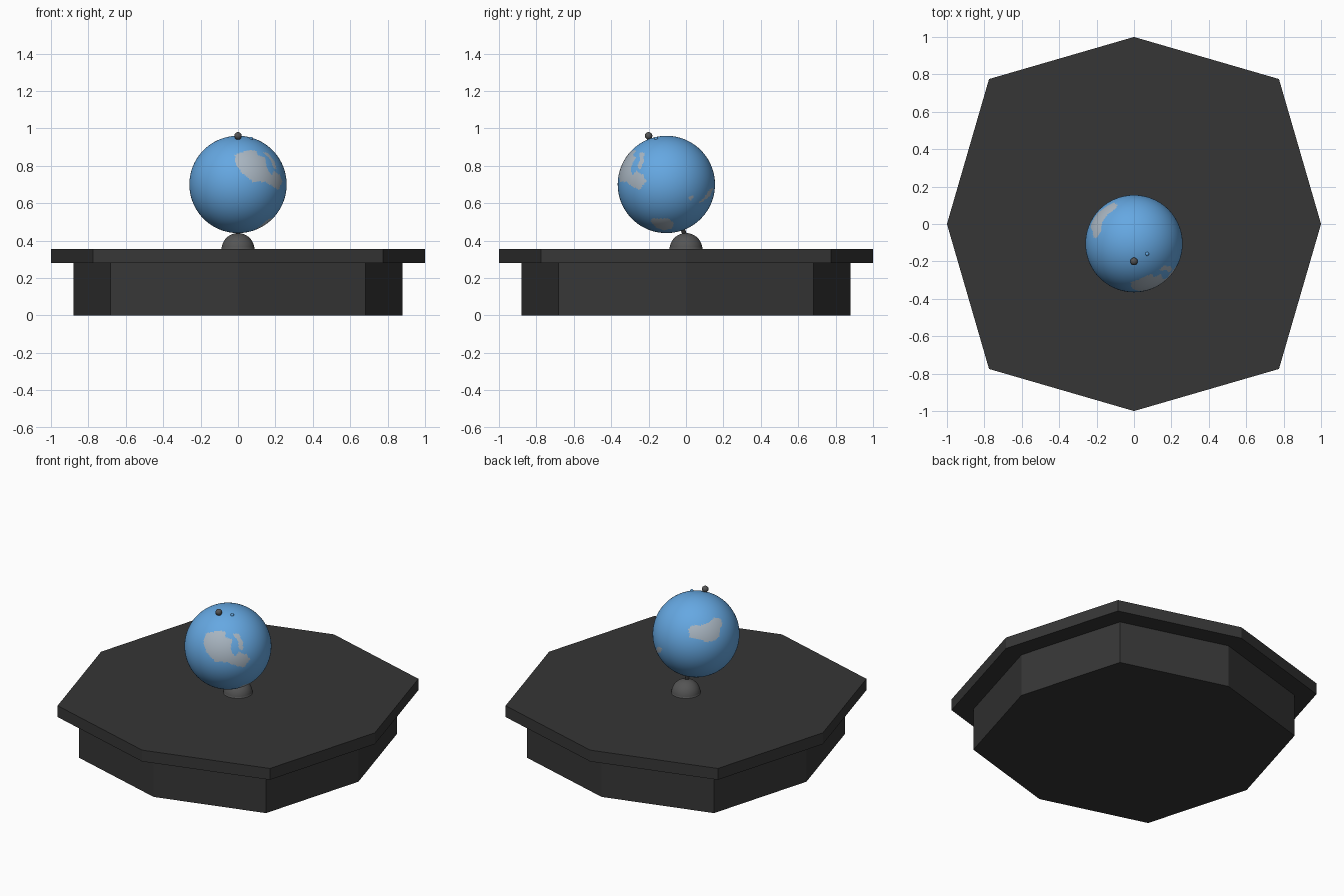
import bpy, bmesh, math
from mathutils import Vector

if "Cube" in bpy.data.objects:
    bpy.data.objects.remove(bpy.data.objects["Cube"], do_unlink=True)


def material(name, rgb):
    m = bpy.data.materials.new(name)
    m.use_nodes = True
    col = (*rgb, 1)
    m.diffuse_color = col
    m.node_tree.nodes["Principled BSDF"].inputs["Base Color"].default_value = col
    return m


charcoal = material("charcoal", (.037, .037, .037))
metal = material("grey metal", (.09, .09, .09))
ocean = material("ocean blue", (.13, .39, .76))
land = material("pale land", (.40, .47, .54))

CENTRE = Vector((0, -.105, .70))
KNOB = Vector((0, -.2, .96))
RADIUS = .26
AXIS = (KNOB - CENTRE).normalized()


def finish(bm, name, mats, loc=(0, 0, 0), smooth=True):
    bmesh.ops.recalc_face_normals(bm, faces=bm.faces)
    for f in bm.faces:
        f.smooth = smooth
    me = bpy.data.meshes.new(name)
    bm.to_mesh(me)
    bm.free()
    ob = bpy.data.objects.new(name, me)
    ob.location = loc
    for m in mats:
        me.materials.append(m)
    bpy.context.collection.objects.link(ob)
    return ob


def octagon(name, r, z0, z1):
    """Prism with its diagonal corners pushed out past the circle."""
    bm = bmesh.new()
    ring = []
    for i in range(8):
        a, d = i * math.pi / 4, r * (1.096 if i % 2 else 1)
        ring.append(bm.verts.new((d * math.cos(a), d * math.sin(a), z0)))
    face = bm.faces.new(ring)
    new = bmesh.ops.extrude_face_region(bm, geom=[face])["geom"]
    top = [v for v in new if isinstance(v, bmesh.types.BMVert)]
    bmesh.ops.translate(bm, verts=top, vec=(0, 0, z1 - z0))
    return finish(bm, name, [charcoal], smooth=False)


def ball(name, r, loc, mat):
    bm = bmesh.new()
    bmesh.ops.create_uvsphere(bm, u_segments=32, v_segments=16, radius=r)
    return finish(bm, name, [mat], loc)


# Stepped base
octagon("base_plinth", .88, 0, .28)
octagon("base_top", 1, .28, .355)

# Dome foot: upper half of a sphere
bm = bmesh.new()
bmesh.ops.create_uvsphere(bm, u_segments=40, v_segments=20, radius=.088)
bmesh.ops.bisect_plane(bm, geom=bm.verts[:] + bm.edges[:] + bm.faces[:],
                       plane_co=(0, 0, 0), plane_no=(0, 0, 1), clear_inner=True)
finish(bm, "dome_foot", [metal], (0, 0, .352))

# Tilted axle and its end knob
low = CENTRE - AXIS * .31
bm = bmesh.new()
bmesh.ops.create_cone(bm, cap_ends=True, segments=16, radius1=.012, radius2=.012,
                      depth=(KNOB - low).length)
axle = finish(bm, "axle", [metal], (KNOB + low) / 2)
axle.rotation_euler = AXIS.to_track_quat('Z', 'Y').to_euler()
ball("axle_knob", .02, KNOB, metal)
ball("small_stud", .01, CENTRE + Vector((.07, -.055, .245)), ocean)


# Land outlines, each drawn on the globe as seen from one direction
def frame(azimuth, elevation):
    a, e = math.radians(azimuth), math.radians(elevation)
    right = Vector((math.cos(a), math.sin(a), 0))
    out = Vector((math.sin(a), -math.cos(a), 0))
    toward = out * math.cos(e) + Vector((0, 0, math.sin(e)))
    return right, toward.cross(right), toward


FRONT, BACK, SIDE = frame(35, 25), frame(215, 25), frame(90, 0)
LANDS = [
    (FRONT, [(-.56, .09), (-.51, .29), (-.2, .36), (-.05, .32), (-.06, .2), (.1, .16),
             (.06, -.1), (.17, -.24), (.24, -.14), (.42, -.19), (.51, -.31),
             (.37, -.49), (.19, -.46), (0, -.38), (-.3, -.35), (-.5, -.14)]),
    (FRONT, [(.12, .28), (.25, .28), (.35, .09), (.35, -.09), (.26, -.09), (.23, .1)]),
    (BACK, [(-.18, .09), (-.1, .2), (.14, .2), (.32, .27), (.41, .38), (.55, .37),
            (.61, .25), (.55, .11), (.55, -.05), (.43, -.16), (.27, -.18), (-.14, -.1)]),
    (BACK, [(-.9, -.3), (-.78, -.32), (-.81, -.43), (-.92, -.44)]),
    (SIDE, [(-.33, -.76), (-.29, -.7), (.04, -.7), (.16, -.8), (.12, -.9),
            (-.04, -.95), (-.2, -.89)]),
    (SIDE, [(.44, -.28), (.52, -.22), (.57, -.25), (.49, -.33)]),
]


def inside(x, y, poly):
    hit = False
    for (x1, y1), (x2, y2) in zip(poly, poly[1:] + poly[:1]):
        if (y1 > y) != (y2 > y) and x < x1 + (y - y1) * (x2 - x1) / (y2 - y1):
            hit = not hit
    return hit


def is_land(n):
    return any(n.dot(t) > 0 and inside(n.dot(r), n.dot(u), poly)
               for (r, u, t), poly in LANDS)


# Globe, with land painted by face direction
bm = bmesh.new()
bmesh.ops.create_uvsphere(bm, u_segments=200, v_segments=100, radius=RADIUS)
turn = AXIS.to_track_quat('Z', 'Y').to_matrix()
bmesh.ops.rotate(bm, verts=bm.verts, matrix=turn)
for f in bm.faces:
    f.material_index = int(is_land(f.calc_center_median().normalized()))
finish(bm, "globe", [ocean, land], CENTRE)
